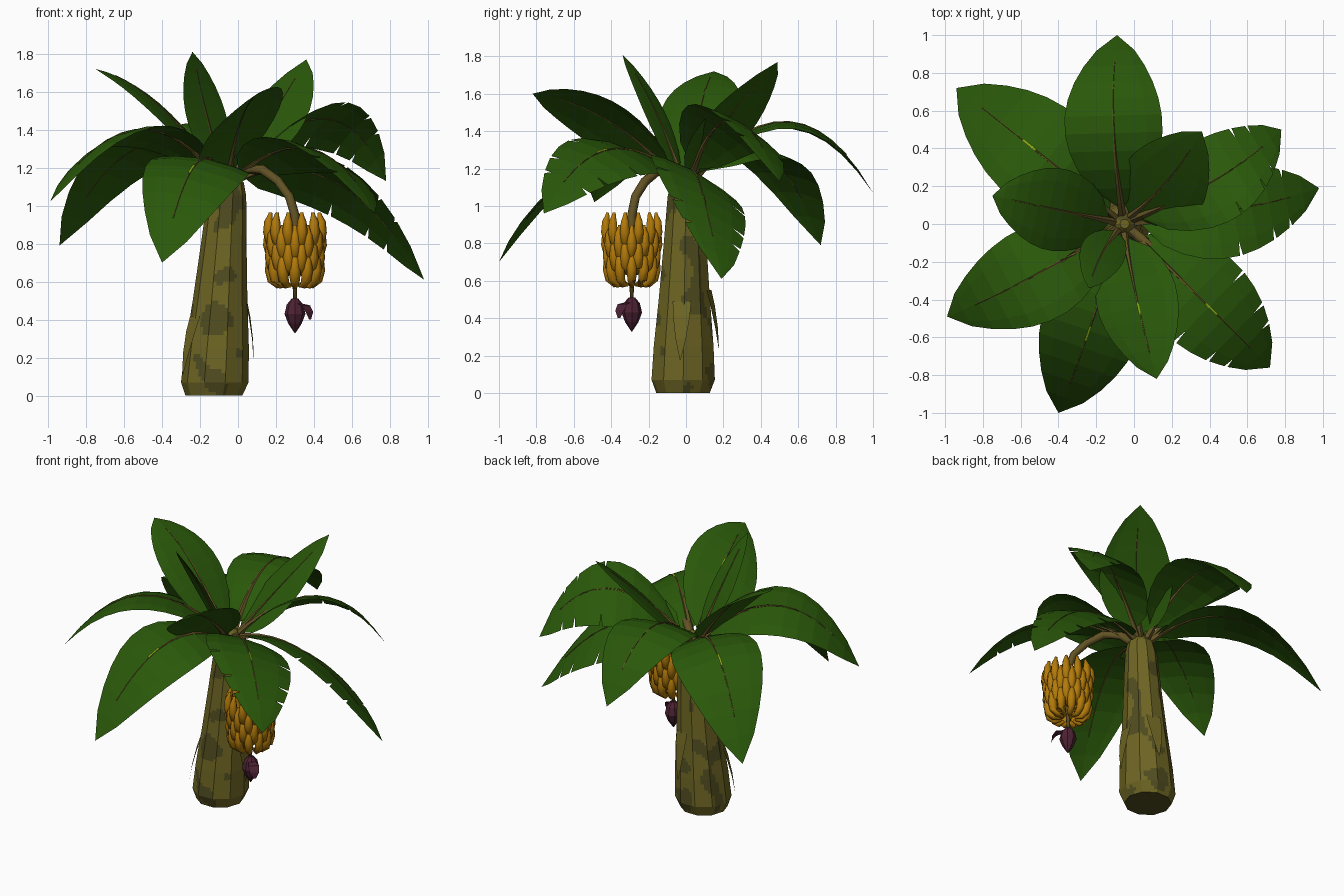
import bpy, bmesh, math
from mathutils import Vector, noise

cube = bpy.data.objects.get("Cube")
if cube:
    bpy.data.objects.remove(cube)


def material(name, rgb):
    m = bpy.data.materials.new(name)
    m.use_nodes = True
    m.diffuse_color = (*rgb, 1)
    m.node_tree.nodes["Principled BSDF"].inputs["Base Color"].default_value = (*rgb, 1)
    return m


leaf_green = material("leaf_green", (0.023, 0.098, 0.003))
lime = material("lime_vein", (0.22, 0.36, 0.006))
bark = material("olive_bark", (0.155, 0.13, 0.017))
bark_dark = material("dark_bark", (0.08, 0.073, 0.014))
stalk = material("brown_stalk", (0.12, 0.085, 0.018))
yellow = material("ripe_yellow", (0.45, 0.195, 0.003))
purple = material("flower_purple", (0.075, 0.016, 0.033))


def finish(name, bm, mats, smooth=False):
    mesh = bpy.data.meshes.new(name)
    bm.to_mesh(mesh)
    bm.free()
    for m in mats:
        mesh.materials.append(m)
    for p in mesh.polygons:
        p.use_smooth = smooth
    ob = bpy.data.objects.new(name, mesh)
    bpy.context.collection.objects.link(ob)
    return ob


def tube(bm, path, radii, sides, split=1, axis=None):
    """Sweep a polygon with flat sides along a path; split divides each flat side."""
    path = [Vector(p) for p in path]
    rings = []
    for i, p in enumerate(path):
        d = axis or (path[min(i + 1, len(path) - 1)] - path[max(i - 1, 0)]).normalized()
        ref = Vector((1, 0, 0)) if abs(d.x) < 0.8 else Vector((0, 1, 0))
        b = d.cross(ref).normalized()
        a = b.cross(d)
        corners = [a * math.cos(k * math.tau / sides) + b * math.sin(k * math.tau / sides)
                   for k in range(sides)]
        rings.append([bm.verts.new(p + radii[i] * corners[k].lerp(corners[(k + 1) % sides], j / split))
                      for k in range(sides) for j in range(split)])
    n = sides * split
    for r, q in zip(rings, rings[1:]):
        for k in range(n):
            bm.faces.new((r[k], r[(k + 1) % n], q[(k + 1) % n], q[k]))
    bm.faces.new(rings[0][::-1])
    bm.faces.new(rings[-1])


def strip(bm, rows):
    """Hang a flat ribbon through (centre, half-width vector) rows."""
    pairs = [[bm.verts.new(c - h), bm.verts.new(c + h)] for c, h in rows]
    for r, q in zip(pairs, pairs[1:]):
        bm.faces.new((r[0], q[0], q[1], r[1]))


# Trunk: leaning faceted column with blotchy bark
profile = [(0, 0.15), (0.07, 0.178), (0.25, 0.168), (0.5, 0.144),
           (0.8, 0.12), (1.05, 0.102), (1.12, 0.085), (1.2, 0.025)]


def trunk_radius(z):
    for (z0, r0), (z1, r1) in zip(profile, profile[1:]):
        if z <= z1:
            return r0 + (r1 - r0) * (z - z0) / (z1 - z0)
    return profile[-1][1]


def trunk_centre(z):
    return Vector((-0.127 + 0.065 * z, -0.016 + 0.014 * z, z))


heights = sorted({round(i * 0.02, 2) for i in range(61)} | {z for z, r in profile})
bm = bmesh.new()
tube(bm, [trunk_centre(z) for z in heights], [trunk_radius(z) for z in heights], 10, 5, Vector((0, 0, 1)))
for f in bm.faces:
    c = f.calc_center_median()
    f.material_index = int(noise.noise(Vector((c.x * 8, c.y * 8, c.z * 6))) > 0.2 or c.z < 0.001)
finish("trunk", bm, [bark, bark_dark])

# Loose bark strips peeling off the trunk
bm = bmesh.new()
for angle, top in ((-5, 0.49), (75, 0.55), (212, 0.42)):
    a = math.radians(angle)
    out, side = Vector((math.cos(a), math.sin(a), 0)), Vector((-math.sin(a), math.cos(a), 0))
    strip(bm, [(trunk_centre(top - drop) + out * (trunk_radius(top - drop) + gap), side * half)
               for drop, half, gap in ((0, 0.05, -0.004), (0.08, 0.045, 0.01),
                                       (0.2, 0.028, 0.022), (0.31, 0.003, 0.026))])
finish("bark_strips", bm, [bark])

# Leaves: middle point, tip, half width, roll in degrees, torn edge
leaves = {
    "back": ((-0.11, 0.55, 1.45), (-0.09, 1.0, 1.07), 0.26, 0, False),
    "back_right": ((-0.52, 0.39, 1.31), (-0.94, 0.72, 0.79), 0.28, -8, False),
    "upper_right": ((-0.43, 0.08, 1.54), (-0.75, 0.15, 1.72), 0.22, 0, False),
    "right": ((-0.54, -0.28, 1.4), (-0.99, -0.49, 1.02), 0.26, -12, False),
    "front_right": ((-0.23, -0.54, 1.21), (-0.40, -1.0, 0.70), 0.27, 10, False),
    "upper_front": ((0.02, -0.42, 1.46), (0.12, -0.82, 1.60), 0.25, -30, False),
    "front_left": ((0.38, -0.42, 1.3), (0.72, -0.76, 0.96), 0.28, 20, True),
    "left": ((0.5, 0.07, 1.13), (0.98, 0.19, 0.61), 0.28, 28, True),
    "back_left": ((0.44, 0.24, 1.46), (0.78, 0.50, 1.13), 0.26, 28, True),
    "upper_back": ((0.17, 0.22, 1.46), (0.36, 0.49, 1.77), 0.23, 0, False),
    "young": ((-0.17, -0.16, 1.5), (-0.24, -0.34, 1.81), 0.12, 0, False),
}
LIME_VEINED = ("back_right", "front_right", "front_left", "upper_front")
SEGMENTS = 10
TEARS = (5, 7, 8)
START = 0.05


def build_leaf(name, mid, tip, half, roll, torn):
    mid, tip = Vector(mid), Vector(tip)
    flat = Vector((tip.x + 0.06, tip.y, 0)).normalized()
    base = Vector((-0.06, 0, 1.13)) + flat * 0.03
    ctrl = 2 * mid - (base + tip) / 2
    roll = math.radians(roll)
    side = Vector((flat.y, -flat.x, 0)) * math.cos(roll) + Vector((0, 0, math.sin(roll)))

    def rib(t):
        return base * (1 - t) ** 2 + ctrl * 2 * t * (1 - t) + tip * t * t

    def point(t, u):
        s = min(max((t - START) / (1 - START), 0), 1)
        w = half * max(math.sin(math.pi * s ** 0.85), 0) ** 0.72
        return rib(t) + side * w * u - Vector((0, 0, 0.14 * w * u * u))

    # Blade: torn leaves get narrow slits between some outer panels
    bm = bmesh.new()
    ts = [START + (1 - START) * i / SEGMENTS for i in range(SEGMENTS + 1)]
    cols = (-1, -0.68, 0, 0.68, 1)
    for i in range(SEGMENTS):
        a, b = ts[i], ts[i + 1]
        ga = 0.008 * (torn and i in TEARS)
        gb = 0.008 * (torn and i + 1 in TEARS)
        for u, v in zip(cols, cols[1:]):
            quad = [point(a + ga * (abs(u) == 1), u), point(a + ga * (abs(v) == 1), v),
                    point(b - gb * (abs(v) == 1), v), point(b - gb * (abs(u) == 1), u)]
            bm.faces.new([bm.verts.new(p) for p in quad])
    bmesh.ops.remove_doubles(bm, verts=bm.verts, dist=0.0005)
    finish(name + "_leaf", bm, [leaf_green])

    # Stem and midrib
    bm = bmesh.new()
    steps = [i / 12 for i in range(11)]
    tube(bm, [rib(t) for t in steps], [0.003 + 0.022 * (1 - t) ** 4 for t in steps], 5)
    finish(name + "_leaf_rib", bm, [stalk])

    # Short lime fleck beside the midrib
    if name in LIME_VEINED:
        bm = bmesh.new()
        up = ctrl - (base + tip) / 2
        up = (up - (tip - base) * up.dot(tip - base) / (tip - base).length_squared).normalized()
        strip(bm, [(rib(t) + up * 0.007, side * 0.007) for t in (0.5, 0.54, 0.58)])
        finish(name + "_leaf_fleck", bm, [lime])


for name, spec in leaves.items():
    build_leaf(name, *spec)

# Hanging fruit stalk
AXIS = Vector((0.3, -0.29, 0))
bm = bmesh.new()
tube(bm, [(-0.04, -0.02, 1.12), (0.04, -0.08, 1.19), (0.13, -0.15, 1.19), (0.21, -0.22, 1.13),
          (0.27, -0.27, 1.05), (0.3, -0.29, 0.95), (0.3, -0.29, 0.7), (0.3, -0.29, 0.48)],
     [0.03, 0.028, 0.026, 0.025, 0.024, 0.024, 0.018, 0.008], 8)
finish("fruit_stalk", bm, [stalk], True)

# Fruit bunch: staggered tiers of upturned fruits
bm = bmesh.new()
TIERS, COUNT = 4, 12
for tier in range(TIERS):
    z = 0.585 + 0.067 * tier
    scale = 0.9 + 0.033 * tier
    for k in range(COUNT):
        a = (k + 0.5 * (tier % 2)) * math.tau / COUNT
        d = Vector((math.cos(a), math.sin(a), 0)) * scale
        path = [AXIS + d * r + Vector((0, 0, z + h)) for r, h in
                ((0.05, -0.005), (0.1, -0.005), (0.132, 0.025), (0.143, 0.075),
                 (0.143, 0.13), (0.136, 0.16), (0.133, 0.178))]
        tube(bm, path, [0.01, 0.019, 0.027, 0.03, 0.024, 0.013, 0.009], 6)
finish("fruit_bunch", bm, [yellow], True)

# Flower bud with one lifted bract
bm = bmesh.new()
tube(bm, [AXIS + Vector((0, 0, z)) for z in (0.51, 0.48, 0.43, 0.38, 0.33)],
     [0.018, 0.043, 0.055, 0.036, 0.003], 8)
out, side = Vector((0.76, -0.65, 0)), Vector((0.65, 0.76, 0))
strip(bm, [(AXIS + out * r + Vector((0, 0, z)), side * half) for r, z, half in
           ((0.03, 0.485, 0.02), (0.075, 0.475, 0.035), (0.1, 0.44, 0.03), (0.105, 0.4, 0.008))])
finish("flower_bud", bm, [purple])
